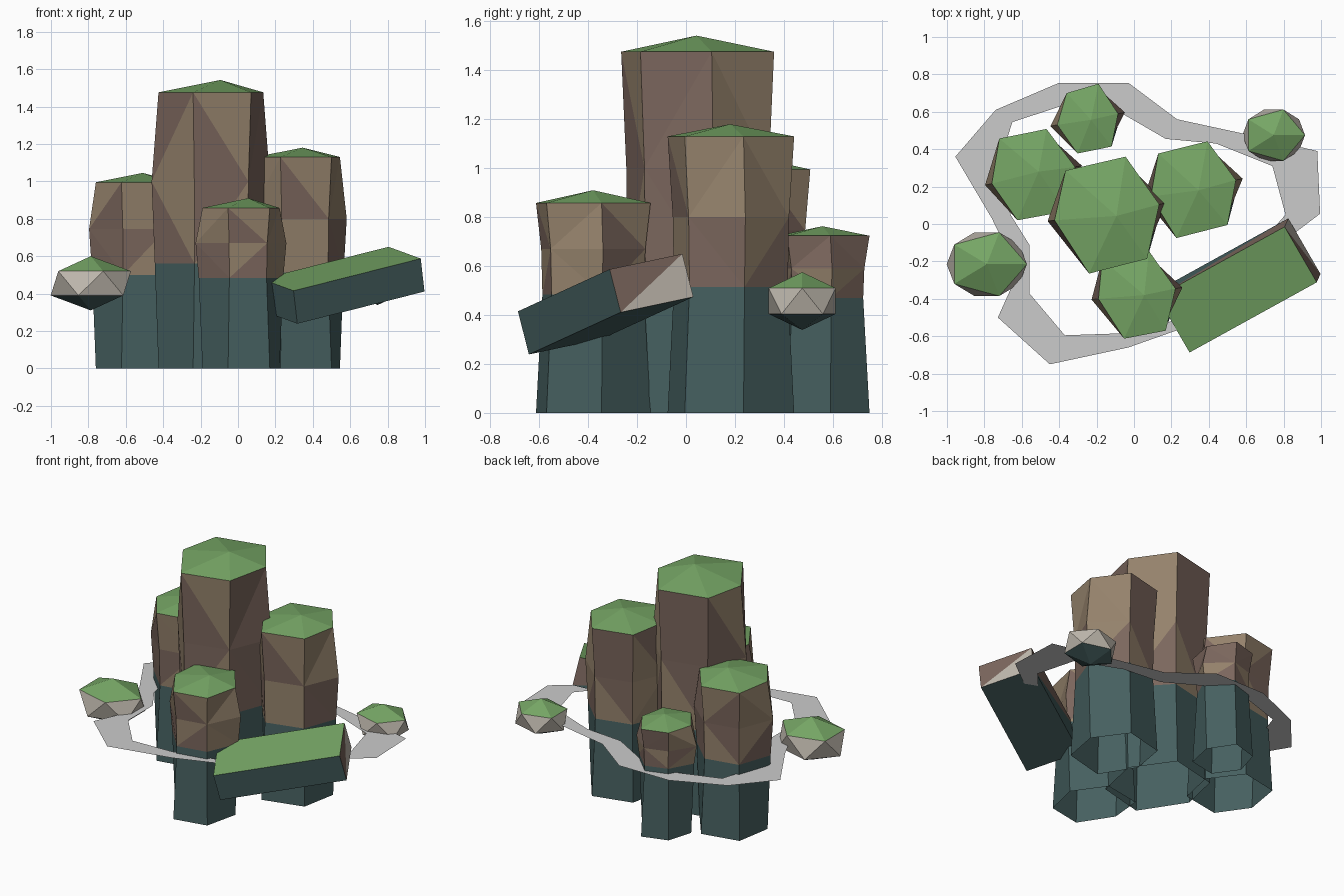
import bpy, bmesh, random
from mathutils import Vector

if "Cube" in bpy.data.objects:
    bpy.data.objects.remove(bpy.data.objects["Cube"])

random.seed(4)
COLOURS = {
    "moss": (0.18, 0.38, 0.13, 1), "wet": (0.06, 0.115, 0.115, 1),
    "rose": (0.20, 0.135, 0.11, 1), "tan": (0.30, 0.225, 0.15, 1),
    "stone": (0.52, 0.48, 0.42, 1),
}
NAMES = list(COLOURS)
MATS = []
for n, c in COLOURS.items():
    m = bpy.data.materials.new(n)
    m.diffuse_color = c
    m.use_nodes = True
    m.node_tree.nodes["Principled BSDF"].inputs["Base Color"].default_value = m.diffuse_color
    MATS.append(m)


def build(name, verts, faces, cols=None):
    me = bpy.data.meshes.new(name)
    me.from_pydata(verts, [], faces)
    if cols:
        for m in MATS:
            me.materials.append(m)
        for p, c in zip(me.polygons, cols):
            p.material_index = NAMES.index(c)
    ob = bpy.data.objects.new(name, me)
    bpy.context.collection.objects.link(ob)
    return ob


# Hexagonal rock pillars: open base, wet lower part, bulging middle, mossy cap
def pillar(name, outline, levels, apex):
    outline = outline[::-1]                      # counter-clockwise
    c = sum((Vector(p) for p in outline), Vector((0, 0))) / 6
    left = min(range(6), key=lambda i: outline[i][0])
    right = max(range(6), key=lambda i: outline[i][0])
    verts, faces, cols = [], [], []
    for z, out, inward in zip(levels, (0, .02, .037, 0), (0, .027, .022, 0)):
        for i, p in enumerate(outline):
            d = Vector(p) - c
            d += d.normalized() * (out if i in (left, right) else -inward)
            verts.append((c.x + d.x, c.y + d.y, z))
    for r in range(3):
        for i in range(6):
            j = (i + 1) % 6
            a, b, e, f = r * 6 + i, r * 6 + j, r * 6 + 6 + j, r * 6 + 6 + i
            if r == 0:
                faces.append((a, b, e, f))
                cols.append("wet")
            else:
                tris = [(a, b, e), (a, e, f)] if (i + r) % 2 else [(a, b, f), (b, e, f)]
                faces += tris
                cols += [random.choice(("rose", "tan")) for _ in tris]
    verts.append(apex)
    for i in range(6):
        faces.append((18 + i, 18 + (i + 1) % 6, 24))
        cols.append("moss")
    build(name, verts, faces, cols)


pillar("main_pillar", [(-.045, .36), (.135, .105), (.07, -.186), (-.24, -.265), (-.425, .02), (-.366, .286)],
       (0, .56, 1.0, 1.476), (-.094, .043, 1.542))
pillar("right_pillar", [(.393, .442), (.545, .235), (.5, -.005), (.227, -.075), (.09, .147), (.13, .377)],
       (0, .514, .80, 1.13), (.345, .18, 1.18))
pillar("front_pillar", [(.08, -.145), (.222, -.345), (.17, -.57), (-.053, -.613), (-.19, -.4), (-.17, -.19)],
       (0, .484, .67, .858), (.055, -.38, .91))
pillar("left_pillar", [(-.468, .508), (-.315, .305), (-.366, .067), (-.623, .02), (-.76, .216), (-.72, .457)],
       (0, .50, .745, .995), (-.51, .28, 1.045))
pillar("back_pillar", [(-.19, .75), (-.085, .59), (-.12, .414), (-.302, .377), (-.41, .53), (-.36, .70)],
       (0, .47, .59, .724), (-.23, .557, .763))


# Small boulders: flattened icosahedra, mossy on top and wet below
def boulder(name, loc, scale):
    bm = bmesh.new()
    bmesh.ops.create_icosphere(bm, subdivisions=1, radius=1)
    for f in bm.faces:
        z = f.calc_center_median().z
        col = "moss" if z > 0.5 else "wet" if z < -0.5 else "stone"
        f.material_index = NAMES.index(col)
    for v in bm.verts:
        v.co = Vector(loc) + Vector(a * b for a, b in zip(v.co, scale))
    me = bpy.data.meshes.new(name)
    for m in MATS:
        me.materials.append(m)
    bm.to_mesh(me)
    bm.free()
    bpy.context.collection.objects.link(bpy.data.objects.new(name, me))


boulder("left_boulder", (-.787, -.215, .455), (.24, .2, .145))
boulder("right_boulder", (.747, .475, .457), (.187, .161, .118))

# Fallen slab: tilted box from one corner and three edge vectors
o = Vector((.297, -.687, .415))
u, w, h = Vector((.68, .375, .172)), Vector((-.172, .297, .063)), Vector((.02, .045, -.176))
slab = [o, o + u, o + u + w, o + w]
slab += [p + h for p in slab]
build("fallen_slab", [tuple(p) for p in slab],
      [(0, 1, 2, 3), (7, 6, 5, 4), (0, 4, 5, 1), (1, 5, 2), (5, 6, 2), (2, 6, 3), (6, 7, 3), (3, 7, 4, 0)],
      ["moss", "wet", "wet", "rose", "stone", "rose", "wet", "wet"])

# Flat foam band around the rocks near the waterline
outer = [(-.955, .36), (-.74, .61), (-.40, .755), (-.03, .755), (.23, .56), (.60, .48), (.98, .39), (.995, .055),
         (.66, -.20), (.24, -.565), (-.03, -.66), (-.45, -.75), (-.728, -.5), (-.62, -.26), (-.76, .03)]
inner = [(-.72, .33), (-.65, .545), (-.36, .64), (-.08, .60), (.17, .455), (.44, .43), (.74, .31), (.81, .05),
         (.60, -.19), (.20, -.52), (-.08, -.585), (-.37, -.595), (-.56, -.37), (-.56, -.11), (-.66, .05)]
n = len(outer)
foam = build("foam_band", [(x, y, .437) for x, y in outer + inner],
             [(i, (i + 1) % n, n + (i + 1) % n, n + i) for i in range(n)]).data
if foam.polygons[0].normal.z < 0:
    foam.flip_normals()
